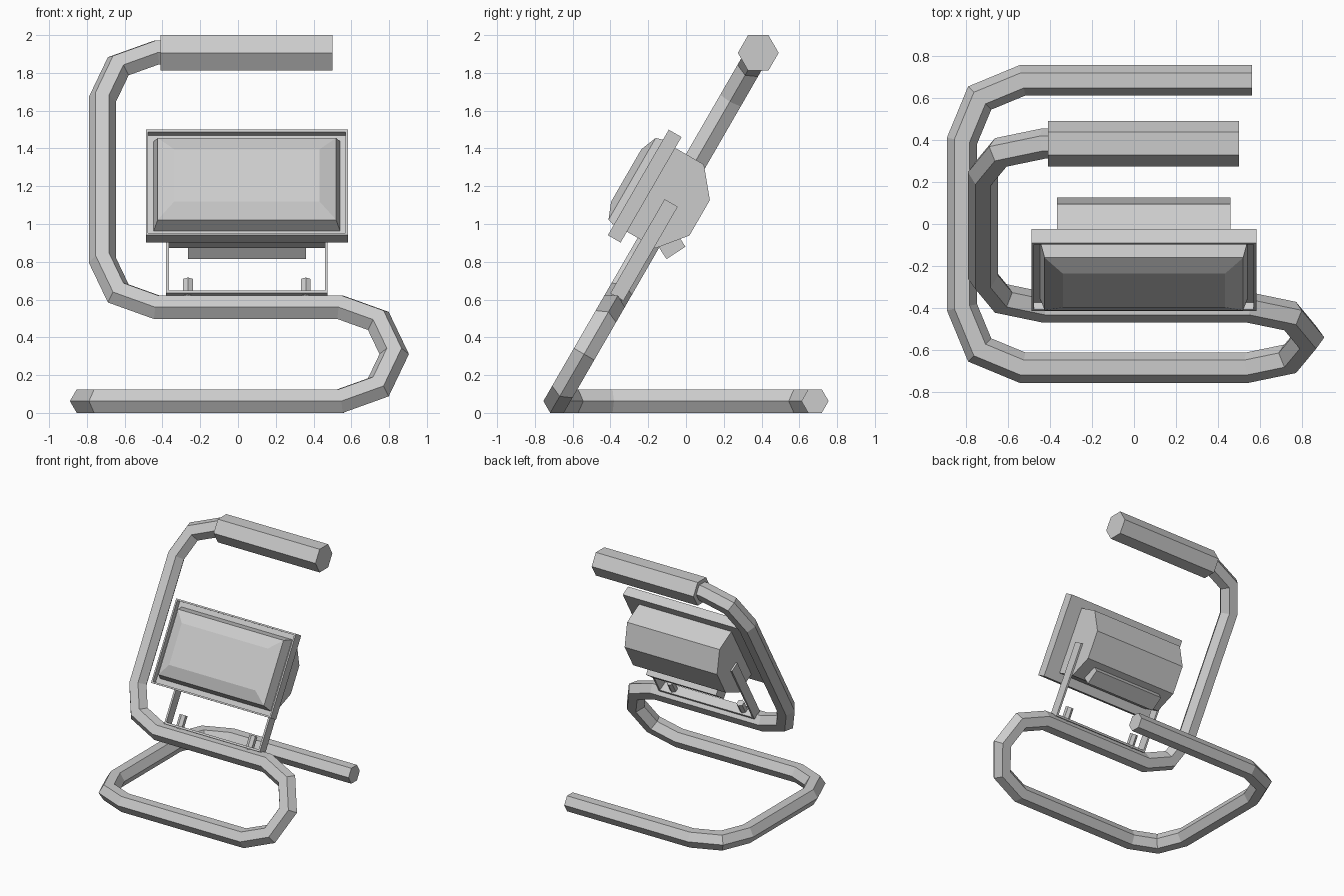
import bpy, bmesh, math
from mathutils import Matrix, Vector

if "Cube" in bpy.data.objects:
    bpy.data.objects.remove(bpy.data.objects["Cube"])

TILT = math.radians(60)
R, TUBE = 0.287, 0.072          # bend radius, tube radius
LAMP = Matrix.Translation((0.047, -0.2525, 1.22)) @ Matrix.Rotation(TILT, 4, 'X')


def finish(name, bm, matrix=None):
    bmesh.ops.recalc_face_normals(bm, faces=bm.faces)
    mesh = bpy.data.meshes.new(name)
    bm.to_mesh(mesh)
    bm.free()
    ob = bpy.data.objects.new(name, mesh)
    bpy.context.collection.objects.link(ob)
    if matrix:
        ob.matrix_world = matrix
    return ob


def skin(bm, rings):
    """Join vertex rings with quads and cap both ends."""
    rings = [[bm.verts.new(p) for p in r] for r in rings]
    n = len(rings[0])
    for a, b in zip(rings, rings[1:]):
        for i in range(n):
            j = (i + 1) % n
            bm.faces.new((a[i], a[j], b[j], b[i]))
    bm.faces.new(rings[0])
    bm.faces.new(rings[-1])


def sweep(name, path, radius):
    """Hexagonal tube along a path that starts along X, mitred at each bend."""
    ring = [path[0] + radius * Vector((0, math.cos(k * math.pi / 3), math.sin(k * math.pi / 3)))
            for k in range(6)]
    rings = [ring]
    for i in range(1, len(path)):
        d = (path[i] - path[i - 1]).normalized()
        e = (path[i + 1] - path[i]).normalized() if i + 1 < len(path) else d
        m = (d + e).normalized()
        ring = [v + d * ((path[i] - v).dot(m) / d.dot(m)) for v in ring]
        rings.append(ring)
    bm = bmesh.new()
    skin(bm, rings)
    return finish(name, bm)


def box(name, size, loc, matrix=LAMP):
    bm = bmesh.new()
    bmesh.ops.create_cube(bm, size=1)
    bmesh.ops.scale(bm, vec=size, verts=bm.verts)
    bmesh.ops.translate(bm, vec=loc, verts=bm.verts)
    return finish(name, bm, matrix)


def arc(cx, cy, start, end):
    n = round(abs(end - start) / 45)
    angles = [math.radians(start + (end - start) * k / n) for k in range(n + 1)]
    return [(cx + R * math.cos(a), cy + R * math.sin(a)) for a in angles]


# Tubular stand: floor loop, then the tilted S-shaped upright
Y0, Z0 = 0.683, 0.0625
TOP = (1.908 - Z0) / math.sin(TILT)
floor = [(0.56, Y0)] + arc(-0.531, Y0 - R, 90, 180) + arc(-0.531, R - Y0, 180, 270)
upright = (arc(0.54, R, -90, 90) + arc(-0.431, 3 * R, 270, 180)
           + arc(-0.431, TOP - R, 180, 90) + [(-0.39, TOP)])
path = [Vector((x, y, Z0)) for x, y in floor]
path += [Vector((x, -Y0 + s * math.cos(TILT), Z0 + s * math.sin(TILT))) for x, s in upright]
sweep("stand_tube", path, TUBE)

# Hand grip
gy = -Y0 + TOP * math.cos(TILT)
sweep("hand_grip", [Vector((-0.41, gy, 1.906)), Vector((0.50, gy, 1.906))], 0.108)

# Lamp front frame with recessed opening
bm = bmesh.new()
bmesh.ops.create_cube(bm, size=1)
bmesh.ops.scale(bm, vec=(1.07, 0.645, 0.078), verts=bm.verts)
bmesh.ops.translate(bm, vec=(0, 0, -0.039), verts=bm.verts)
front = max(bm.faces, key=lambda f: f.calc_center_median().z)
bmesh.ops.inset_region(bm, faces=[front], thickness=0.018)
inner = bmesh.ops.extrude_discrete_faces(bm, faces=[front])["faces"][0]
bmesh.ops.translate(bm, vec=(0, 0, -0.04), verts=inner.verts)
finish("front_frame", bm, LAMP)

# Bulging lens
bm = bmesh.new()
skin(bm, [[(sx * hx, sy * hy, z) for sx, sy in ((-1, -1), (1, -1), (1, 1), (-1, 1))]
          for hx, hy, z in ((0.495, 0.275, -0.045), (0.472, 0.25, 0.038), (0.385, 0.16, 0.074))])
finish("lens", bm, LAMP)

# Faceted rear housing
half = [(0.256, -0.07), (0.256, -0.253), (0.108, -0.375)]
profile = half + [(-s, t) for s, t in reversed(half)]
bm = bmesh.new()
skin(bm, [[(x, s, t) for s, t in profile] for x in (-0.413, 0.413)])
finish("rear_housing", bm, LAMP)

# Junction box under the housing
box("junction_box", (0.625, 0.12, 0.12), (0, 0, 0.06),
    Matrix.Translation((0.047, -0.053, 0.847)) @ Matrix.Rotation(math.radians(33), 4, 'X'))

# Mounting bracket: base plate and two side arms
T = -0.205
box("bracket_base", (0.855, 0.016, 0.08), (0, -0.574, T))
for side, label in ((-1, "left"), (1, "right")):
    box("bracket_arm_" + label, (0.015, 0.575, 0.08), (side * 0.42, -0.2945, T))
    # Mounting bolt through the plate into the tube
    bm = bmesh.new()
    bmesh.ops.create_cone(bm, cap_ends=True, segments=6, radius1=0.03, radius2=0.03, depth=0.14)
    finish("bolt_" + label, bm, LAMP @ Matrix.Translation((side * 0.312, -0.55, T))
           @ Matrix.Rotation(math.pi / 2, 4, 'X'))
